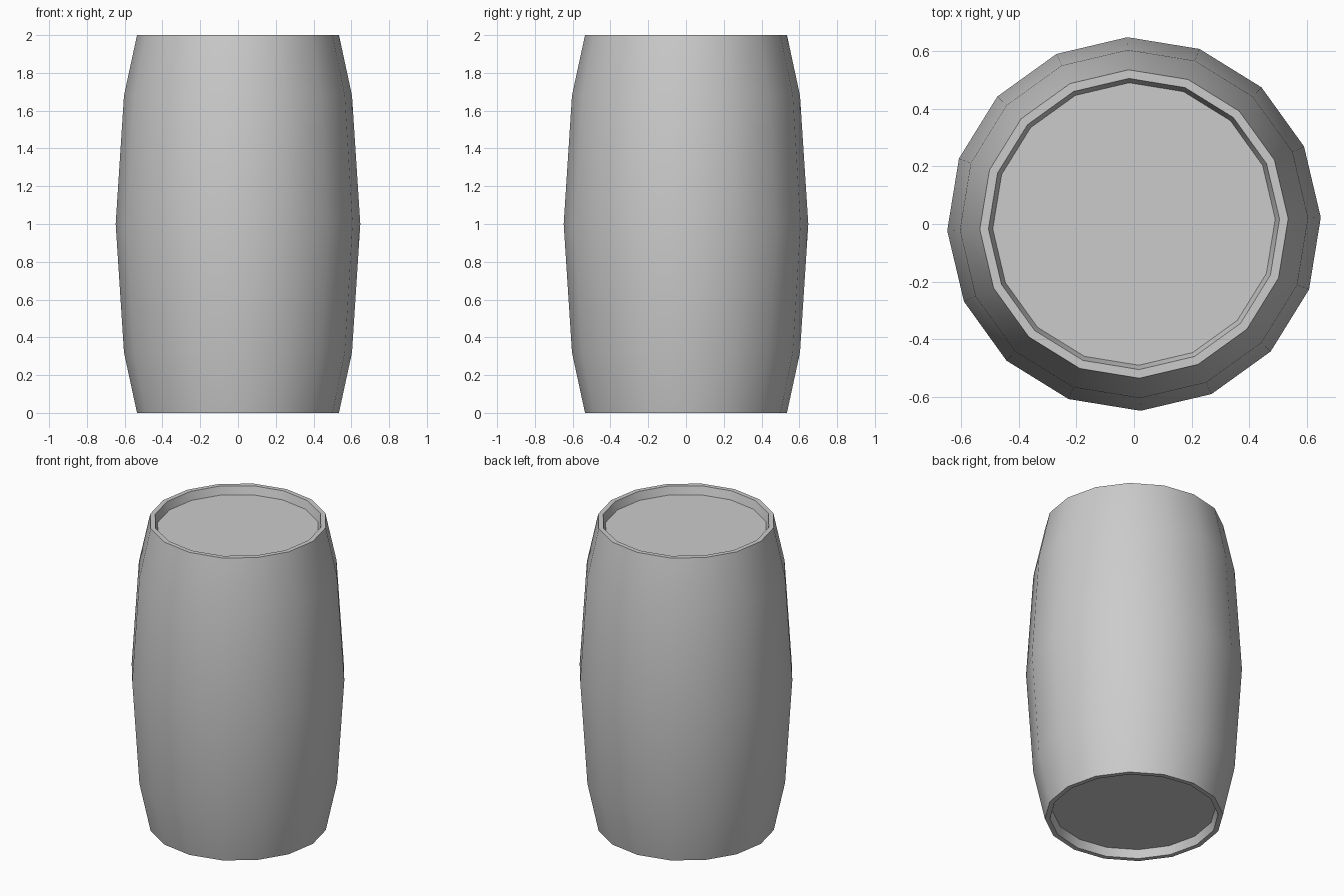
import bpy
import bmesh
from math import cos, sin, pi, radians

SIDES = 16
TURN = radians(2)
RECESS = 0.053
HEAD_RADIUS = 0.49

cube = bpy.data.objects.get("Cube")
if cube:
    bpy.data.objects.remove(cube, do_unlink=True)

grey = bpy.data.materials.new("plain grey")
grey.use_nodes = True
grey.diffuse_color = (0.6, 0.6, 0.6, 1)
grey.node_tree.nodes["Principled BSDF"].inputs["Base Color"].default_value = grey.diffuse_color


def ring(bm, radius, z):
    angles = [TURN + 2 * pi * i / SIDES for i in range(SIDES)]
    return [bm.verts.new((radius * cos(a), radius * sin(a), z)) for a in angles]


def add_object(name, bm):
    mesh = bpy.data.meshes.new(name)
    bm.to_mesh(mesh)
    bm.free()
    mesh.materials.append(grey)
    obj = bpy.data.objects.new(name, mesh)
    bpy.context.collection.objects.link(obj)
    return obj


# Bulging barrel wall with a flat rim and a recess at both ends
lower = [(HEAD_RADIUS, RECESS), (0.505, 0), (0.535, 0), (0.604, 0.32)]
profile = lower + [(0.648, 1)] + [(r, 2 - z) for r, z in reversed(lower)]
bm = bmesh.new()
rings = [ring(bm, r, z) for r, z in profile]
for a, b in zip(rings, rings[1:]):
    for i in range(SIDES):
        j = (i + 1) % SIDES
        bm.faces.new((a[i], a[j], b[j], b[i]))
wall = add_object("barrel_wall", bm)

# Smooth round the wall, sharp at the rims
bpy.ops.object.select_all(action="DESELECT")
wall.select_set(True)
bpy.context.view_layer.objects.active = wall
bpy.ops.object.shade_smooth_by_angle(angle=radians(35))

# Flat round heads sunk below the rims
for name, z, up in (("top_head", 2 - RECESS, True), ("bottom_head", RECESS, False)):
    bm = bmesh.new()
    verts = ring(bm, HEAD_RADIUS, z)
    bm.faces.new(verts if up else verts[::-1])
    add_object(name, bm)
